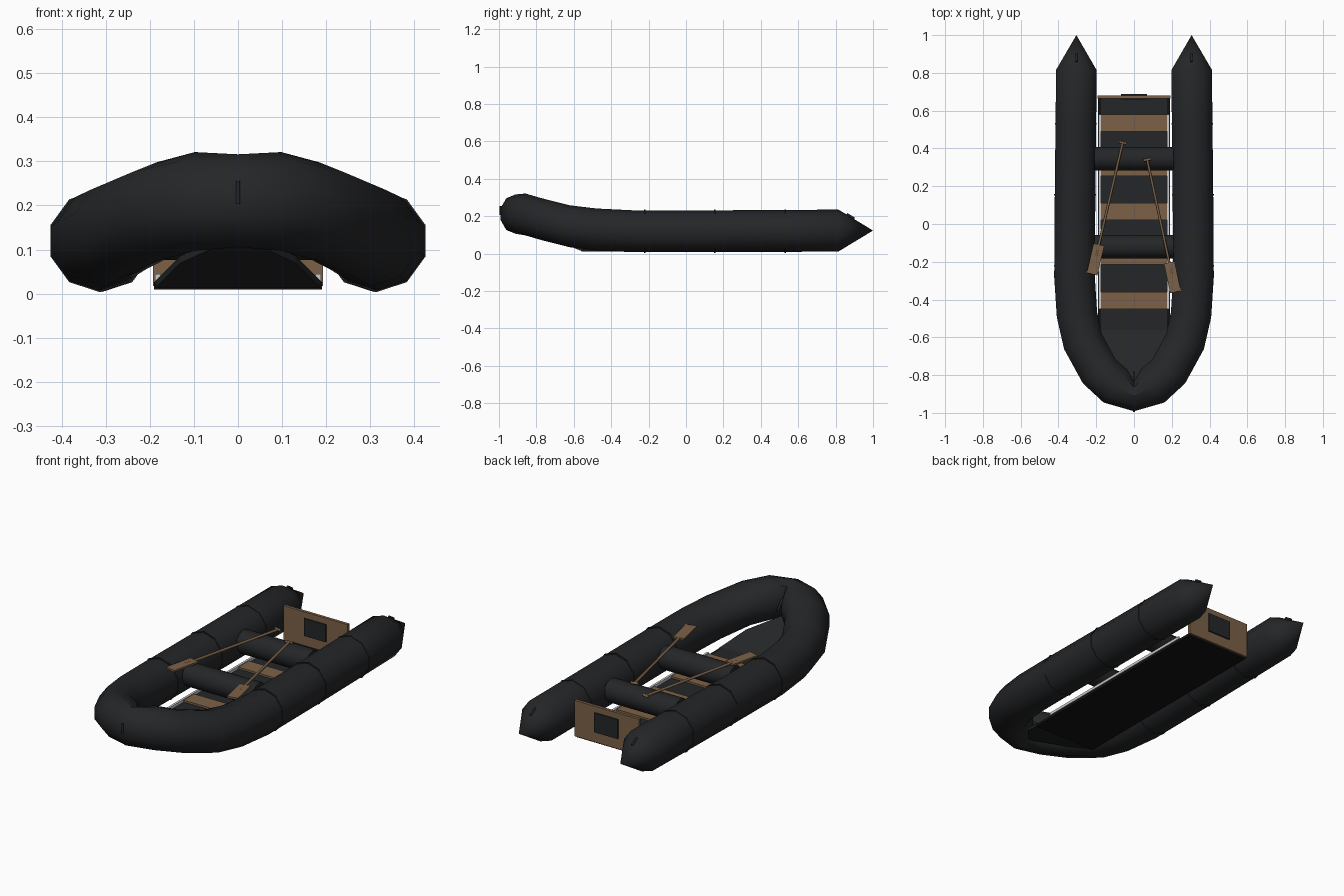
import bpy, bmesh, math
from mathutils import Vector, Matrix

if "Cube" in bpy.data.objects:
    bpy.data.objects.remove(bpy.data.objects["Cube"])


def material(name, rgb):
    m = bpy.data.materials.new(name)
    m.diffuse_color = (*rgb, 1)
    m.use_nodes = True
    m.node_tree.nodes["Principled BSDF"].inputs["Base Color"].default_value = m.diffuse_color
    return m


RUBBER = material("rubber", (0.018, 0.019, 0.021))
BLACK = material("black_base", (0.006, 0.006, 0.006))
WOOD = material("wood", (0.20, 0.12, 0.063))
ALU = material("aluminium", (0.65, 0.65, 0.67))


def finish(bm, name, mat, smooth=None):
    bmesh.ops.recalc_face_normals(bm, faces=bm.faces)
    me = bpy.data.meshes.new(name)
    bm.to_mesh(me)
    bm.free()
    ob = bpy.data.objects.new(name, me)
    bpy.context.collection.objects.link(ob)
    me.materials.append(mat)
    if smooth:
        bpy.ops.object.select_all(action='DESELECT')
        ob.select_set(True)
        bpy.context.view_layer.objects.active = ob
        bpy.ops.object.shade_smooth_by_angle(angle=math.radians(smooth))
    return ob


def box(name, mat, lo, hi, rot=0.0):
    lo, hi = Vector(lo), Vector(hi)
    bm = bmesh.new()
    bmesh.ops.create_cube(bm, size=1, matrix=Matrix.Translation((lo + hi) / 2)
                          @ Matrix.Rotation(rot, 4, 'Z') @ Matrix.Diagonal((*(hi - lo), 1)))
    return finish(bm, name, mat)


def rod(name, mat, a, b, r, sides=8, smooth=50):
    a, b = Vector(a), Vector(b)
    bm = bmesh.new()
    rot = (b - a).to_track_quat('Z', 'Y').to_matrix().to_4x4()
    bmesh.ops.create_cone(bm, cap_ends=True, segments=sides, radius1=r, radius2=r, depth=(b - a).length,
                          matrix=Matrix.Translation((a + b) / 2) @ rot)
    return finish(bm, name, mat, smooth)


def ring(bm, c, n, rn, rz, sides=10):
    # decagon in the plane of n and z, with a vertex at the top
    return [bm.verts.new(c + n * rn * math.cos(t) + Vector((0, 0, rz * math.sin(t))))
            for t in (math.pi / 2 + i * math.tau / sides for i in range(sides))]


def bridge(bm, r1, r2):
    k = len(r1)
    for i in range(k):
        bm.faces.new((r1[i], r1[(i + 1) % k], r2[(i + 1) % k], r2[i]))


# U-shaped buoyancy tube with conical stern ends
half = [(0.305, 0.815, 0.123), (0.308, 0.53, 0.121), (0.312, 0.155, 0.119), (0.315, -0.28, 0.119),
        (0.302, -0.48, 0.129), (0.270, -0.623, 0.146), (0.184, -0.78, 0.186), (0.098, -0.858, 0.209)]
path = [Vector(p) for p in half] + [Vector((0, -0.912, 0.211))]
path += [Vector((-x, y, z)) for x, y, z in reversed(half)]
bm = bmesh.new()
rings = []
for i, p in enumerate(path):
    a, b = path[max(i - 1, 0)], path[min(i + 1, len(path) - 1)]
    t = (b - a).normalized()
    n = Vector((-t.y, t.x, 0)).normalized()
    mid = i == len(half)
    rings.append(ring(bm, p, n, 0.083 if mid else 0.113, 0.105 if mid else 0.112))
for r1, r2 in zip(rings, rings[1:]):
    bridge(bm, r1, r2)
for r, x in ((rings[0], 0.305), (rings[-1], -0.305)):
    tip = bm.verts.new((x, 1.0, 0.123))
    for i in range(10):
        bm.faces.new((r[i], r[(i + 1) % 10], tip))
finish(bm, "buoyancy_tube", RUBBER, 40)

# seam bands and stern grips on each side
for s, side in ((1, "right"), (-1, "left")):
    for k, (y, x) in enumerate(((0.53, 0.308), (0.155, 0.312), (-0.22, 0.3145))):
        bm = bmesh.new()
        rs = [ring(bm, Vector((s * x, y + d, 0.12)), Vector((1, 0, 0)), rr, rr)
              for d, rr in ((-0.004, 0.11), (-0.004, 0.116), (0.004, 0.116), (0.004, 0.11))]
        for r1, r2 in zip(rs, rs[1:]):
            bridge(bm, r1, r2)
        finish(bm, f"seam_band_{side}_{k}", RUBBER, 40)
    rod(f"stern_grip_{side}", RUBBER, (s * 0.305, 0.86, 0.212), (s * 0.305, 0.90, 0.186), 0.006)
    # light rail along the floor edge
    box(f"floor_rail_{side}", ALU, (s * 0.182 - 0.006, -0.45, 0.03), (s * 0.182 + 0.006, 0.58, 0.045))

# bow grips outside and inside
rod("bow_grip_outer", RUBBER, (0, -0.992, 0.205), (0, -0.992, 0.255), 0.005)
rod("bow_grip_inner", RUBBER, (0, -0.83, 0.24), (0, -0.785, 0.19), 0.006)

# floor slab and rising bow floor
box("floor", BLACK, (-0.19, -0.56, 0.01), (0.19, 0.67, 0.024))
box("floor_mat", RUBBER, (-0.176, -0.56, 0.024), (0.176, 0.67, 0.03))
bm = bmesh.new()
outline = [(-0.19, -0.55, 0.01), (0.19, -0.55, 0.01), (0.13, -0.70, 0.07), (0, -0.85, 0.13), (-0.13, -0.70, 0.07)]
f = bm.faces.new([bm.verts.new(p) for p in outline])
ext = bmesh.ops.extrude_face_region(bm, geom=[f])
bmesh.ops.translate(bm, vec=(0, 0, 0.016), verts=[v for v in ext["geom"] if isinstance(v, bmesh.types.BMVert)])
finish(bm, "bow_floor", RUBBER)

# wooden floor planks
for k in range(5):
    y = 0.535 - 0.235 * k
    box(f"floor_plank_{k}", WOOD, (-0.178, y - 0.045, 0.025), (0.178, y + 0.045, 0.04))

# inflatable bench tubes
for name, y in (("rear_bench", 0.345), ("front_bench", -0.12)):
    rod(name, RUBBER, (-0.21, y, 0.138), (0.21, y, 0.138), 0.062, 12)

# transom with motor plates on both faces
box("transom", WOOD, (-0.193, 0.665, 0.018), (0.193, 0.681, 0.213))
box("motor_plate_rear", RUBBER, (-0.07, 0.681, 0.075), (0.07, 0.688, 0.18))
box("motor_plate_front", RUBBER, (-0.065, 0.659, 0.085), (0.065, 0.665, 0.18))

# oars: shaft, cross handle and blade
for side, a, b in (("left", (-0.06, 0.43), (-0.222, -0.265)), ("right", (0.07, 0.34), (0.22, -0.36))):
    a, b = Vector((*a, 0.209)), Vector((*b, 0.213))
    d = (b - a).normalized()
    n = Vector((-d.y, d.x, 0))
    rod(f"oar_shaft_{side}", WOOD, a, b - d * 0.10, 0.007)
    rod(f"oar_handle_{side}", WOOD, a - n * 0.02, a + n * 0.02, 0.007)
    c = b - d * 0.08
    h = Vector((0.029, 0.08, 0.005))
    box(f"oar_blade_{side}", WOOD, c - h, c + h, math.atan2(d.y, d.x) + math.pi / 2)
